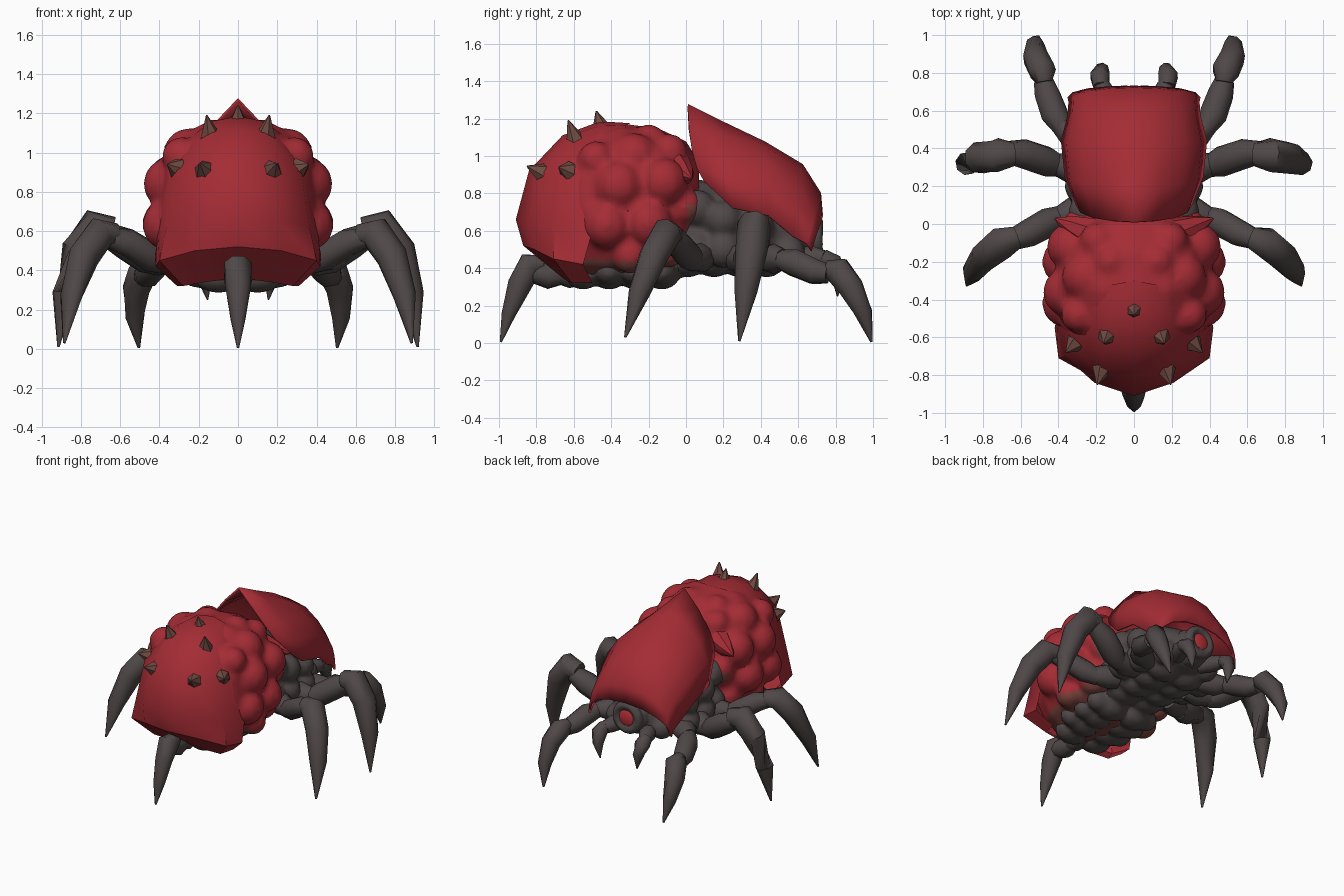
import bpy, bmesh, math
from mathutils import Vector, Matrix

if "Cube" in bpy.data.objects:
    bpy.data.objects.remove(bpy.data.objects["Cube"])


def material(name, rgb):
    m = bpy.data.materials.new(name)
    m.diffuse_color = (*rgb, 1)
    m.use_nodes = True
    m.node_tree.nodes["Principled BSDF"].inputs["Base Color"].default_value = m.diffuse_color
    return m


RED = material("shell red", (0.37, 0.025, 0.035))
GREY = material("dark grey skin", (0.08, 0.064, 0.064))
BROWN = material("spike brown", (0.16, 0.07, 0.055))
BELLY = material("belly brown red", (0.2, 0.055, 0.045))
EYE = material("eye red", (0.48, 0.03, 0.04))


def finish(bm, name, mats, angle=40, voxel=0):
    """Make the object; a voxel size melts its overlapping lumps together."""
    bmesh.ops.recalc_face_normals(bm, faces=bm.faces)
    me = bpy.data.meshes.new(name)
    bm.to_mesh(me)
    bm.free()
    ob = bpy.data.objects.new(name, me)
    bpy.context.collection.objects.link(ob)
    for m in mats:
        me.materials.append(m)
    bpy.ops.object.select_all(action='DESELECT')
    ob.select_set(True)
    bpy.context.view_layer.objects.active = ob
    if voxel:
        mod = ob.modifiers.new("melt", 'REMESH')
        mod.mode = 'VOXEL'
        mod.voxel_size = voxel
        bpy.ops.object.modifier_apply(modifier=mod.name)
        mod = ob.modifiers.new("soften", 'SMOOTH')
        mod.factor = 0.5
        mod.iterations = 3
        bpy.ops.object.modifier_apply(modifier=mod.name)
    bpy.ops.object.shade_smooth_by_angle(angle=math.radians(angle))
    return ob


def skin(bm, rings, closed=True):
    """Join rows of points into quads; closed rows get end caps."""
    rows = [[bm.verts.new(p) for p in r] for r in rings]
    n = len(rows[0])
    for a, b in zip(rows, rows[1:]):
        for i in range(n if closed else n - 1):
            j = (i + 1) % n
            bm.faces.new((a[i], a[j], b[j], b[i]))
    if closed:
        bm.faces.new(rows[0])
        bm.faces.new(rows[-1])


def body(bm, stations, n=16, e=0.85):
    """Loft along y; each station is y, half width, top z, bottom z."""
    rings = []
    for y, w, top, bot in stations:
        ring = []
        for i in range(n):
            a = 2 * math.pi * i / n
            c, s = math.cos(a), math.sin(a)
            ring.append((w * math.copysign(abs(c) ** e, c), y,
                         (top + bot) / 2 + (top - bot) / 2 * math.copysign(abs(s) ** e, s)))
        rings.append(ring)
    skin(bm, rings)


def tube(bm, pts, n=8, fat=1.0):
    """Tapered limb segment; each point is x, y, z, radius."""
    P = [Vector(p[:3]) for p in pts]
    rings = []
    for k, p in enumerate(P):
        d = (P[min(k + 1, len(P) - 1)] - P[max(k - 1, 0)]).normalized()
        u = d.cross(Vector((0.3, 0.2, 1)))
        u = (u if u.length > 0.05 else d.cross(Vector((1, 0, 0)))).normalized()
        v = d.cross(u)
        rings.append([p + fat * pts[k][3] * (u * math.cos(2 * math.pi * i / n) + v * math.sin(2 * math.pi * i / n))
                      for i in range(n)])
    skin(bm, rings)


def ball(bm, c, r, seg=12):
    r = (r, r, r) if isinstance(r, float) else r
    bmesh.ops.create_uvsphere(bm, u_segments=seg, v_segments=8, radius=1,
                              matrix=Matrix.Translation(c) @ Matrix.Diagonal((*r, 1)))


def flip(pts, s):
    return [(p[0] * s, *p[1:]) for p in pts]


# Abdomen with round blisters on the sides, brown underneath
bm = bmesh.new()
body(bm, [(-0.7, .30, 1.0, .40), (-0.55, .385, 1.12, .32), (-0.35, .425, 1.175, .30),
          (-0.15, .41, 1.15, .31), (0.0, .32, 1.08, .45), (0.07, .2, .97, .55)])
for s in (1, -1):
    for x, y, z, r in [(.35, -.36, .84, .135), (.36, -.42, .63, .13), (.25, -.28, .99, .135),
                       (.335, -.12, .86, .13), (.36, -.2, .64, .13), (.19, -.09, 1.02, .1),
                       (.28, -.01, .73, .1), (.33, -.3, .47, .1), (.29, -.48, .98, .1),
                       (.12, -.2, 1.07, .1), (.28, -.1, .5, .1)]:
        ball(bm, (x * s, y, z), r)
abdomen = finish(bm, "abdomen", [RED, BELLY], voxel=0.022)
for f in abdomen.data.polygons:
    c = f.center
    f.material_index = int((f.normal.z < -0.35 and c.z < .45) or (c.y > 0 and c.z < .74))

# Shoulder points on the abdomen
bm = bmesh.new()
for s in (1, -1):
    tube(bm, flip([(.22, -.06, .93, .1), (.33, -.01, .9, .06), (.42, .03, .88, .005)], s))
finish(bm, "shoulder_points", [RED])

# Faceted plate over the abdomen end: rows from top to bottom, keel to side
rows = [
    [(0, -.30, 1.175), (.11, -.32, 1.165), (.2, -.34, 1.11), (.24, -.3, 1.04)],
    [(0, -.46, 1.185), (.13, -.47, 1.16), (.23, -.44, 1.09), (.3, -.38, 1.0)],
    [(0, -.66, 1.11), (.15, -.63, 1.10), (.26, -.56, 1.02), (.33, -.42, .96)],
    [(0, -.84, .92), (.18, -.79, .92), (.32, -.66, .91), (.38, -.46, .88)],
    [(0, -.91, .66), (.21, -.84, .65), (.365, -.70, .62), (.41, -.50, .6)],
    [(0, -.87, .52), (.22, -.81, .50), (.40, -.71, .45), (.42, -.55, .42)],
    [(0, -.67, .36), (.17, -.65, .34), (.28, -.61, .32), (.31, -.5, .32)]]
bm = bmesh.new()
skin(bm, [[(-x, y, z) for x, y, z in r[:0:-1]] + r for r in rows], closed=False)
finish(bm, "abdomen_plate", [RED], 35)

# Spikes: base point and tip
bm = bmesh.new()
for x, y, z, dx, dy, dz in [(0, -.45, 1.14, 0, -.03, .1), (.14, -.59, 1.08, .02, -.04, .11),
                            (.31, -.63, .92, .05, -.05, .02), (.17, -.77, .91, .025, -.08, .035)]:
    for s in ((1, -1) if x else (1,)):
        tube(bm, flip([(x, y, z, .055), (x + dx, y + dy, z + dz, .004)], s), 6)
finish(bm, "abdomen_spikes", [BROWN])

# Thorax with lumps and overlapping belly plates
bm = bmesh.new()
body(bm, [(-0.18, .18, .7, .38), (0.0, .27, .88, .39), (0.2, .31, .86, .38),
          (0.4, .29, .8, .38), (0.58, .2, .7, .41), (0.68, .1, .6, .46)])
for s in (1, -1):
    for x, y, z, r in [(.25, .05, .5, .1), (.25, .06, .72, .1), (.27, .2, .5, .1), (.27, .2, .66, .1),
                       (.27, .38, .48, .1), (.27, .38, .62, .09), (.18, .55, .48, .09)]:
        ball(bm, (x * s, y, z), r)
    for i in range(8):
        y = -.55 + i * .14
        ball(bm, (.1 * s, y, .365 if i < 4 else .43), (.13, .1, .08), 10)
        if 0 < i < 4:
            ball(bm, (.2 * s, y, .385), (.1, .08, .075), 10)
finish(bm, "thorax", [GREY], voxel=0.018)

# Shield: spine y, spine z, edge y, half width, edge z, sharpness of ridge
bm = bmesh.new()
rings = []
for ys, zs, ye, w, ze, k in [(.01, 1.27, .10, .30, .86, .75), (.2, 1.175, .25, .36, .72, .25),
                             (.42, 1.07, .44, .38, .68, 0), (.62, .95, .57, .345, .57, 0),
                             (.715, .80, .645, .34, .53, 0), (.725, .68, .67, .345, .49, 0)]:
    ring = []
    for i in range(9):
        u = (i - 4) / 4
        a = u * math.pi / 2
        h = (1 - k) * math.cos(a) ** .85 + k * (1 - abs(math.sin(a)))
        ring.append((w * math.sin(a), ys + (ye - ys) * u * u, ze + (zs - ze) * h))
    rings.append(ring)
skin(bm, rings, closed=False)
shield = finish(bm, "shield", [RED], 45)
mod = shield.modifiers.new("thickness", 'SOLIDIFY')
mod.thickness = 0.015
mod.offset = 0

# Head with a socket ring and one eye
bm = bmesh.new()
ball(bm, (0, .6, .55), (.15, .13, .14))
for i in range(32):
    a = i * math.pi / 16
    ball(bm, (.09 * math.cos(a), .70, .56 + .09 * math.sin(a)), .034, 8)
finish(bm, "head", [GREY], voxel=0.012)
bm = bmesh.new()
ball(bm, (0, .70, .56), (.078, .03, .078), 16)
finish(bm, "eye", [EYE])

# Mandibles
for s, side in ((1, "right"), (-1, "left")):
    bm = bmesh.new()
    tube(bm, flip([(.1, .58, .46, .05), (.15, .68, .46, .06), (.17, .74, .45, .045)], s))
    tube(bm, flip([(.175, .73, .46, .045), (.18, .785, .43, .055), (.17, .815, .36, .04),
                   (.155, .81, .25, .004)], s))
    finish(bm, "mandible_" + side, [GREY], 60)

# Legs: hip, thigh and claw segments
legs = {
    "head_leg": [[(.22, .42, .45, .06), (.33, .47, .45, .075), (.39, .52, .45, .05)],
                 [(.37, .49, .45, .045), (.42, .58, .43, .07), (.46, .69, .38, .065), (.48, .76, .37, .05)],
                 [(.475, .75, .40, .04), (.485, .81, .39, .07), (.52, .88, .30, .065),
                  (.525, .95, .16, .045), (.505, .992, .005, .006)]],
    "middle_leg": [[(.22, .28, .45, .06), (.32, .29, .45, .08), (.42, .32, .44, .055)],
                   [(.38, .3, .42, .05), (.46, .33, .46, .075), (.58, .37, .54, .075), (.68, .38, .59, .055)],
                   [(.64, .37, .61, .06), (.72, .365, .63, .085), (.82, .35, .50, .08),
                    (.885, .32, .28, .058), (.915, .285, .01, .006)]],
    "abdomen_leg": [[(.22, .1, .45, .06), (.3, .07, .46, .08), (.4, .03, .45, .055)],
                    [(.36, .05, .43, .05), (.45, .01, .47, .072), (.56, -.05, .54, .068), (.66, -.09, .57, .05)],
                    [(.62, -.07, .58, .055), (.7, -.1, .59, .08), (.785, -.17, .47, .075),
                     (.85, -.25, .27, .055), (.885, -.325, .03, .006)]]}
for name, segs in legs.items():
    for s, side in ((1, "right"), (-1, "left")):
        bm = bmesh.new()
        for seg in segs:
            tube(bm, flip(seg, s), fat=1.08)
        finish(bm, name + "_" + side, [GREY], 60)

# Single leg below the abdomen plate
bm = bmesh.new()
tube(bm, [(0, -.52, .37, .06), (0, -.62, .37, .08), (0, -.7, .38, .06)])
tube(bm, [(0, -.66, .36, .05), (0, -.73, .36, .075), (0, -.82, .38, .06)])
tube(bm, [(0, -.76, .42, .05), (0, -.83, .42, .075), (0, -.89, .31, .065), (0, -.95, .15, .04), (0, -.99, .005, .006)])
finish(bm, "end_leg", [GREY], 60)
